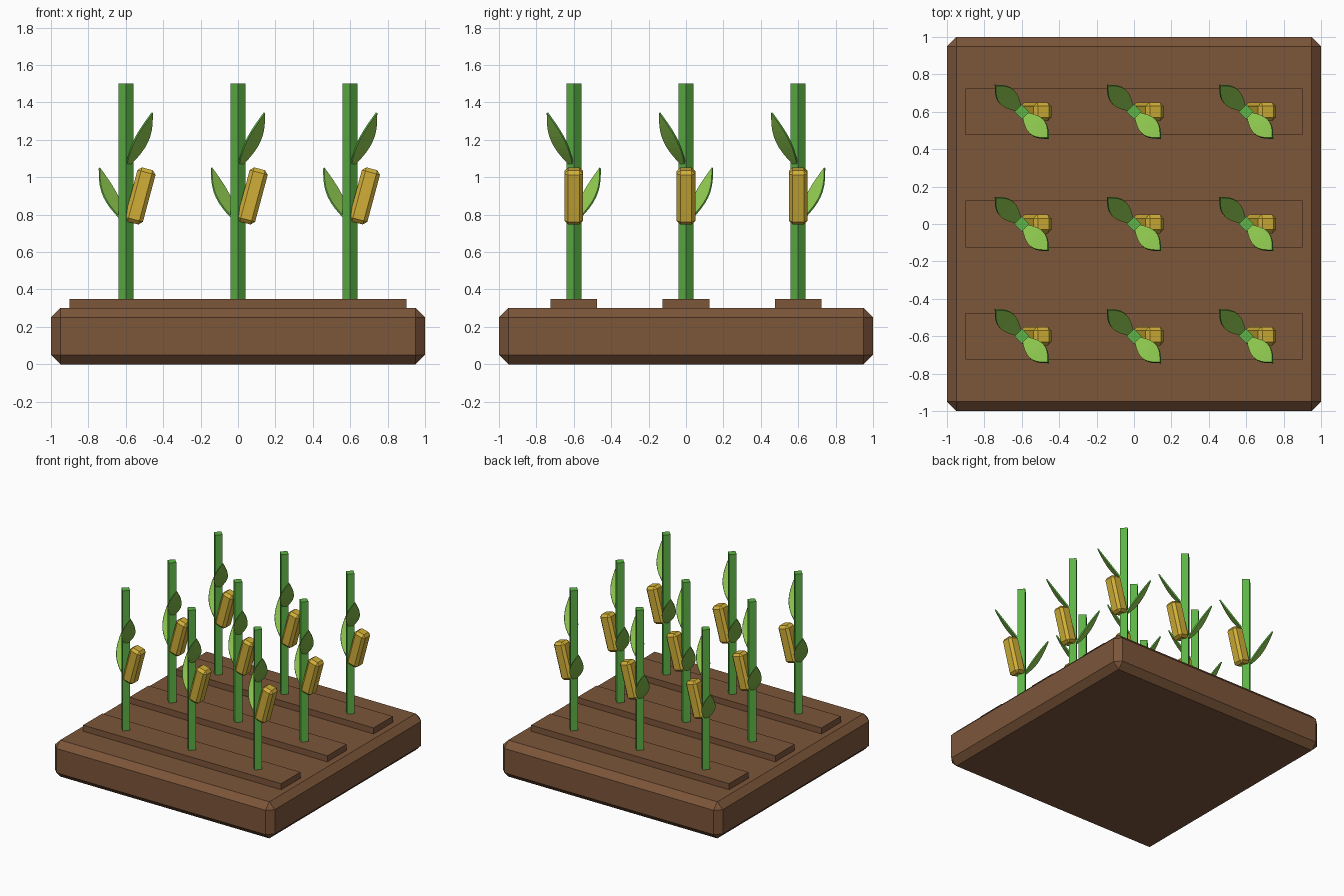
import bpy
import bmesh
from math import sin, pi, radians
from mathutils import Matrix, Vector

cube = bpy.data.objects.get("Cube")
if cube:
    bpy.data.objects.remove(cube, do_unlink=True)


def material(name, rgb):
    m = bpy.data.materials.new(name)
    m.use_nodes = True
    m.diffuse_color = (*rgb, 1)
    m.node_tree.nodes["Principled BSDF"].inputs["Base Color"].default_value = (*rgb, 1)
    return m


SOIL = material("soil brown", (0.2, 0.092, 0.042))
STALK = material("stalk green", (0.11, 0.46, 0.06))
LEAF = material("leaf light green", (0.28, 0.6, 0.08))
COB = material("cob yellow", (0.64, 0.43, 0.04))


def mesh_from(bm, name, *mats):
    bmesh.ops.recalc_face_normals(bm, faces=bm.faces)
    me = bpy.data.meshes.new(name)
    bm.to_mesh(me)
    bm.free()
    for m in mats:
        me.materials.append(m)
    return me


def place(name, me, loc):
    ob = bpy.data.objects.new(name, me)
    ob.location = loc
    bpy.context.collection.objects.link(ob)
    return ob


def box(name, size, mat, bevel=0, tilt=0):
    bm = bmesh.new()
    bmesh.ops.create_cube(bm, size=1, matrix=Matrix.Diagonal((*size, 1)))
    if bevel:
        bmesh.ops.bevel(bm, geom=bm.edges[:], offset=bevel, segments=1,
                        affect='EDGES', profile=0.5)
    bm.transform(Matrix.Rotation(tilt, 4, 'Y'))
    return mesh_from(bm, name, mat)


def leaf(name, direction, steps=10):
    """Pointed blade rising outward along a horizontal direction, slightly bowed."""
    out = Vector(direction).normalized()
    side = out.cross(Vector((0, 0, 1)))
    bm = bmesh.new()
    rungs = []
    for i in range(steps + 1):
        t = i / steps
        bow = sin(pi * t)
        mid = out * (0.2 * t + 0.012 * bow) + Vector((0, 0, 0.3 * t - 0.005 * bow))
        if i in (0, steps):
            rungs.append([bm.verts.new(mid)])
        else:
            rungs.append([bm.verts.new(mid + side * s * 0.052 * bow) for s in (-1, 1)])
    for a, b in zip(rungs, rungs[1:]):
        bm.faces.new(a + b[::-1])
    return mesh_from(bm, name, LEAF, STALK)


# Soil bed
place("soil_bed", box("soil_bed", (2, 2, 0.3), SOIL, 0.05), (0, 0, 0.15))

# Shared plant part meshes
ridge = box("soil_ridge", (1.8, 0.25, 0.05), SOIL)
cob = box("cob", (0.1, 0.1, 0.3), COB, 0.02, radians(15))
lower_leaf = leaf("lower_leaf", (-1, 1, 0))
upper_leaf = leaf("upper_leaf", (1, -1, 0))
bm = bmesh.new()
bmesh.ops.create_cone(bm, cap_ends=True, segments=4, radius1=0.04, radius2=0.04, depth=1.15)
stalk = mesh_from(bm, "stalk", STALK)

# Three ridges with three plants each
for row, y in enumerate((-0.6, 0, 0.6), 1):
    place(f"soil_ridge_{row}", ridge, (0, y, 0.325))
    for col, x in enumerate((-0.6, 0, 0.6), 1):
        tag = f"{row}_{col}"
        place(f"stalk_{tag}", stalk, (x, y, 0.925))
        place(f"cob_{tag}", cob, (x + 0.077, y, 0.9))
        for name, me, z in (("lower_leaf", lower_leaf, 0.75), ("upper_leaf", upper_leaf, 1.045)):
            ob = place(f"{name}_{tag}", me, (x, y, z))
            mod = ob.modifiers.new("thickness", 'SOLIDIFY')
            mod.thickness = 0.01
            mod.offset = 0
            mod.material_offset_rim = 1
